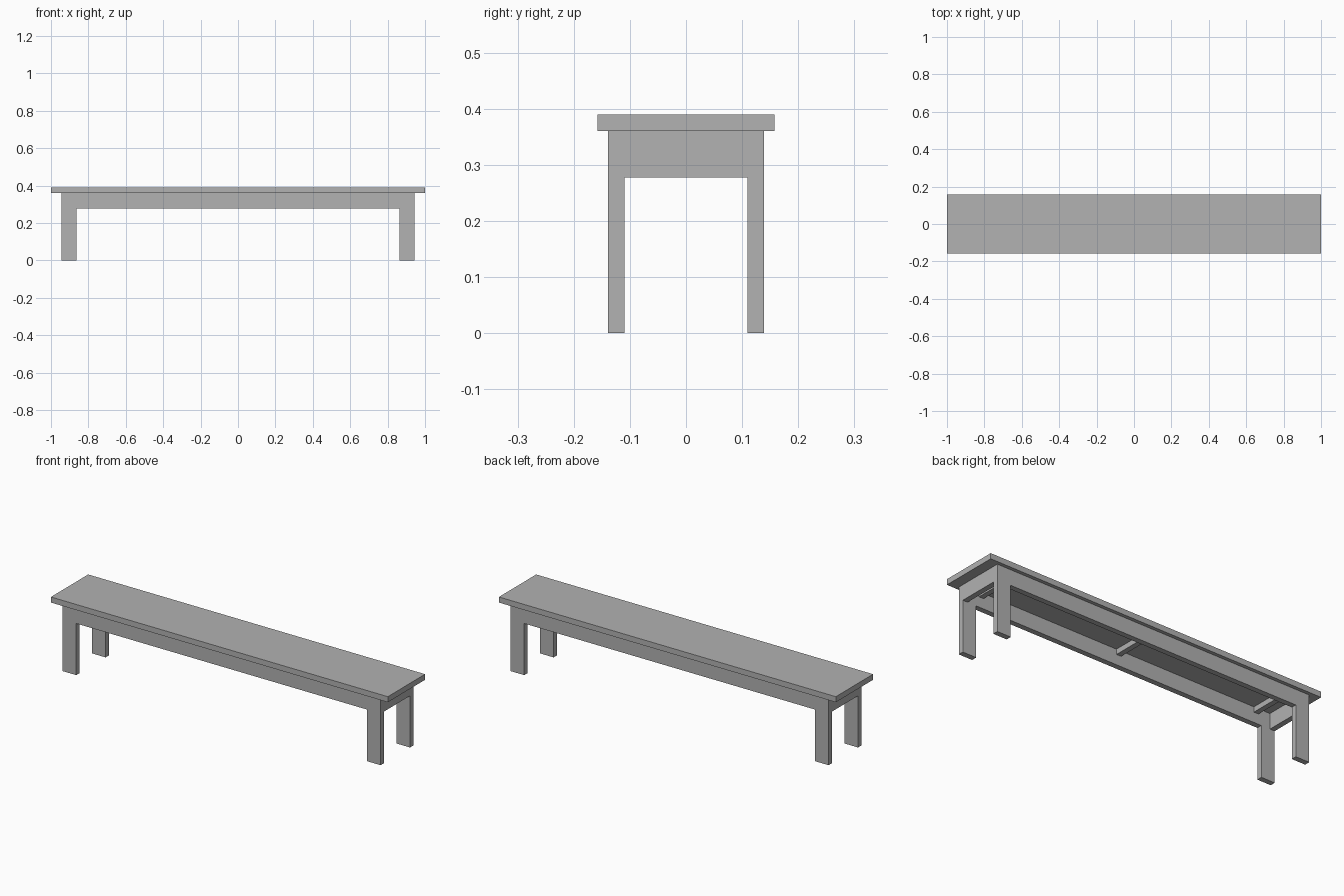
import bpy
import bmesh

cube = bpy.data.objects.get("Cube")
if cube:
    bpy.data.objects.remove(cube, do_unlink=True)

# One plain grey for the whole bench
grey = bpy.data.materials.new("plain_grey")
grey.use_nodes = True
colour = (0.445, 0.445, 0.445, 1)
grey.diffuse_color = colour
grey.node_tree.nodes["Principled BSDF"].inputs["Base Color"].default_value = colour

# Main dimensions
SEAT_Z, TOP_Z, APRON_Z = 0.36, 0.39, 0.277
FRAME_X, LEG_X = 0.944, 0.863
FRAME_Y, BOARD = 0.139, 0.029
INNER_Y = FRAME_Y - BOARD


def finish(name, bm):
    bmesh.ops.recalc_face_normals(bm, faces=bm.faces)
    mesh = bpy.data.meshes.new(name)
    bm.to_mesh(mesh)
    bm.free()
    mesh.materials.append(grey)
    obj = bpy.data.objects.new(name, mesh)
    bpy.context.collection.objects.link(obj)
    return obj


def extrude_profile(name, points, y0, y1):
    """Extrude an x-z outline from y0 to y1."""
    bm = bmesh.new()
    face = bm.faces.new([bm.verts.new((x, y0, z)) for x, z in points])
    result = bmesh.ops.extrude_face_region(bm, geom=[face])
    verts = [v for v in result["geom"] if isinstance(v, bmesh.types.BMVert)]
    bmesh.ops.translate(bm, verts=verts, vec=(0, y1 - y0, 0))
    return finish(name, bm)


def board(name, x0, x1, half_y, z0, z1):
    outline = [(x0, z0), (x1, z0), (x1, z1), (x0, z1)]
    return extrude_profile(name, outline, -half_y, half_y)


# Seat
board("seat", -1, 1, 0.158, SEAT_Z, TOP_Z)

# Long side panels: two legs joined by an apron in one flush outline
half = [(LEG_X, APRON_Z), (LEG_X, 0), (FRAME_X, 0), (FRAME_X, SEAT_Z)]
outline = half + [(-x, z) for x, z in reversed(half)]
extrude_profile("front_legs_and_apron", outline, -FRAME_Y, -INNER_Y)
extrude_profile("back_legs_and_apron", outline, INNER_Y, FRAME_Y)

# End aprons between the side panels
board("left_end_apron", FRAME_X - BOARD, FRAME_X, INNER_Y, APRON_Z, SEAT_Z)
board("right_end_apron", -FRAME_X, BOARD - FRAME_X, INNER_Y, APRON_Z, SEAT_Z)

# Cross bars under the seat
for name, x in (("left", 0.832), ("middle", 0), ("right", -0.832)):
    board(name + "_cross_bar", x - 0.014, x + 0.014, INNER_Y, SEAT_Z - 0.028, SEAT_Z)
